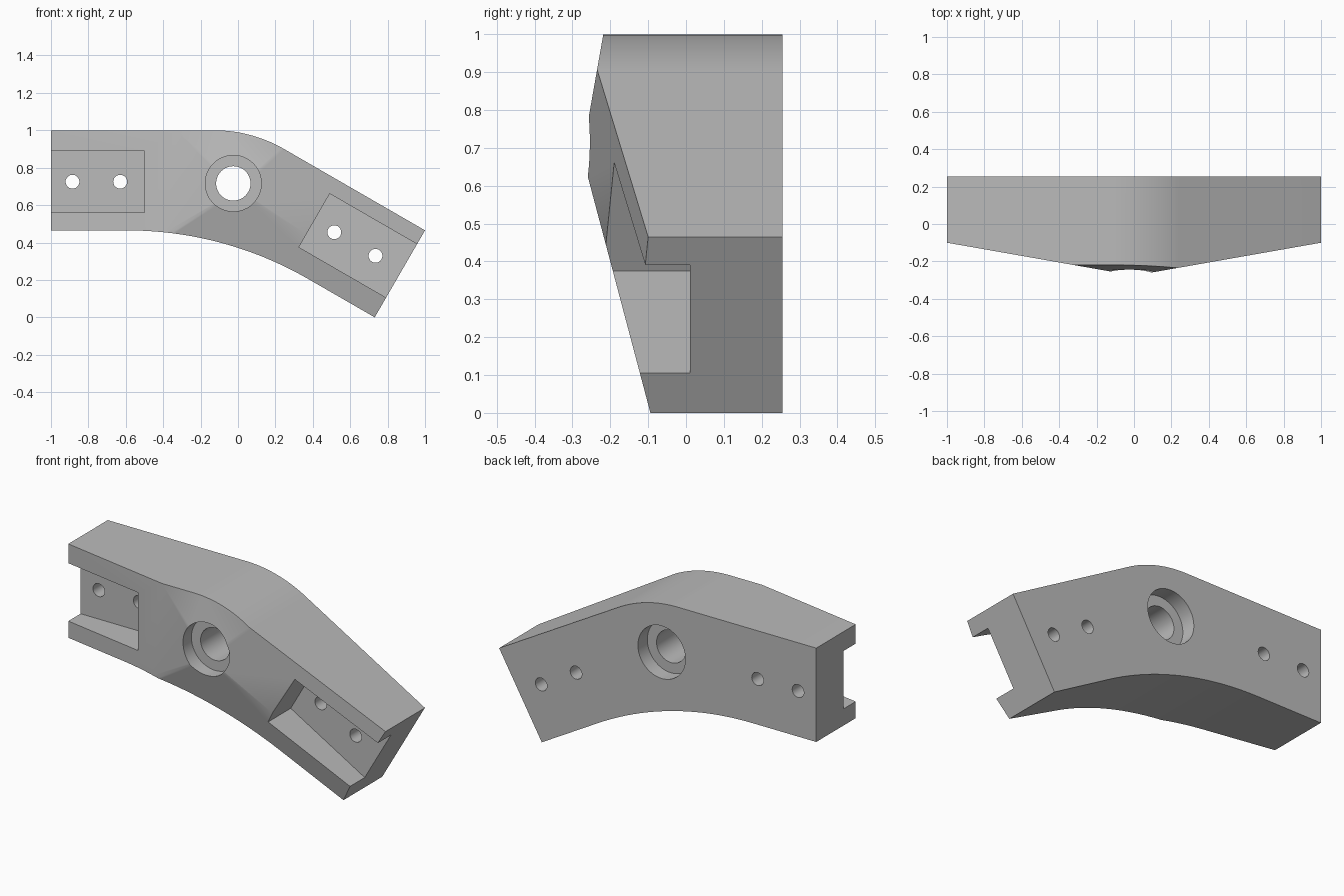
import bpy, bmesh, math
from mathutils import Vector

if "Cube" in bpy.data.objects:
    bpy.data.objects.remove(bpy.data.objects["Cube"], do_unlink=True)

BACK, FLOOR = 0.255, 0.01
BEND = math.radians(30)

grey = bpy.data.materials.new("plain grey")
grey.use_nodes = True
grey.diffuse_color = (0.5, 0.5, 0.5, 1)
grey.node_tree.nodes["Principled BSDF"].inputs["Base Color"].default_value = (0.5, 0.5, 0.5, 1)


def bend_arc(corner, tangent, steps=20):
    """Points of the arc that rounds a level line into one falling at BEND."""
    radius = tangent / math.tan(BEND / 2)
    cx, cz = corner[0] - tangent, corner[1] - radius
    return [(cx + radius * math.sin(BEND * i / steps),
             cz + radius * math.cos(BEND * i / steps)) for i in range(steps + 1)]


# Bent arm: extruded side outline
top = bend_arc((0.073, 1.0), 0.2)
bottom = bend_arc((-0.075, 0.465), 0.52)
outline = [(-1, 0.465), (-1, 1)] + top + [(1, 0.465), (0.731, 0)] + bottom[::-1]

bm = bmesh.new()
face = bm.faces.new([bm.verts.new((x, -0.4, z)) for x, z in outline])
ext = bmesh.ops.extrude_face_region(bm, geom=[face])
moved = [g for g in ext["geom"] if isinstance(g, bmesh.types.BMVert)]
bmesh.ops.translate(bm, verts=moved, vec=(0, BACK + 0.4, 0))

# Front trimmed to a shallow four-sided pyramid: left, right, lower, upper
trims = [((-1, -0.1, 0), (-0.176, -1, 0)),
         ((1, -0.1, 0), (0.176, -1, 0)),
         ((0, -0.094, 0), (0, -1, -0.265)),
         ((0, -0.2185, 1), (0, -1, 0.176))]
for point, normal in trims:
    cut = bmesh.ops.bisect_plane(bm, geom=bm.verts[:] + bm.edges[:] + bm.faces[:],
                                 plane_co=point, plane_no=Vector(normal).normalized(),
                                 clear_outer=True)
    rim = [e for e in bm.edges if e.is_boundary]
    bmesh.ops.edgeloop_fill(bm, edges=rim)
bmesh.ops.recalc_face_normals(bm, faces=bm.faces[:])

mesh = bpy.data.meshes.new("bent_arm")
bm.to_mesh(mesh)
bm.free()
arm = bpy.data.objects.new("bent_arm", mesh)
bpy.context.collection.objects.link(arm)
mesh.materials.append(grey)


def carve(cutter):
    """Subtract the cutter from the arm and remove it."""
    cutter.hide_render = True
    cutter.data.materials.append(grey)
    mod = arm.modifiers.new("carve", "BOOLEAN")
    mod.operation, mod.solver, mod.object = "DIFFERENCE", "EXACT", cutter
    bpy.context.view_layer.objects.active = arm
    bpy.ops.object.modifier_apply(modifier=mod.name)
    bpy.data.objects.remove(cutter, do_unlink=True)


def bore(x, z, radius, y0, y1, sides=48):
    bpy.ops.mesh.primitive_cylinder_add(vertices=sides, radius=radius, depth=y1 - y0,
                                        location=(x, (y0 + y1) / 2, z),
                                        rotation=(math.pi / 2, 0, 0))
    carve(bpy.context.object)


def pocket(x, z, length, height, angle):
    bpy.ops.mesh.primitive_cube_add(size=1, location=(x, FLOOR - 0.25, z),
                                    rotation=(0, angle, 0))
    cutter = bpy.context.object
    cutter.scale = (length, 0.5, height)
    bpy.context.view_layer.update()
    carve(cutter)


# Open-ended channels at both ends
extra = 0.2
pocket(-0.75 - extra / 2, 0.725, 0.5 + extra, 0.33, 0)
pocket(0.64 + extra / 2 * math.cos(BEND), 0.384 - extra / 2 * math.sin(BEND),
       0.536 + extra, 0.33, BEND)

# Central pivot hole with a counterbore on each side
bore(-0.025, 0.716, 0.15, -0.5, -0.17)
bore(-0.025, 0.716, 0.15, 0.17, 0.5)
bore(-0.025, 0.716, 0.092, -0.5, 0.5)

# Bolt holes through the channel floors
for x, z in [(-0.885, 0.725), (-0.63, 0.725), (0.515, 0.455), (0.735, 0.329)]:
    bore(x, z, 0.037, -0.5, 0.5, 24)

# Single colour and soft shading across shallow edges
arm.data.materials.clear()
arm.data.materials.append(grey)
for poly in arm.data.polygons:
    poly.material_index = 0
bpy.ops.object.select_all(action="DESELECT")
arm.select_set(True)
bpy.context.view_layer.objects.active = arm
bpy.ops.object.shade_smooth_by_angle(angle=math.radians(30))
